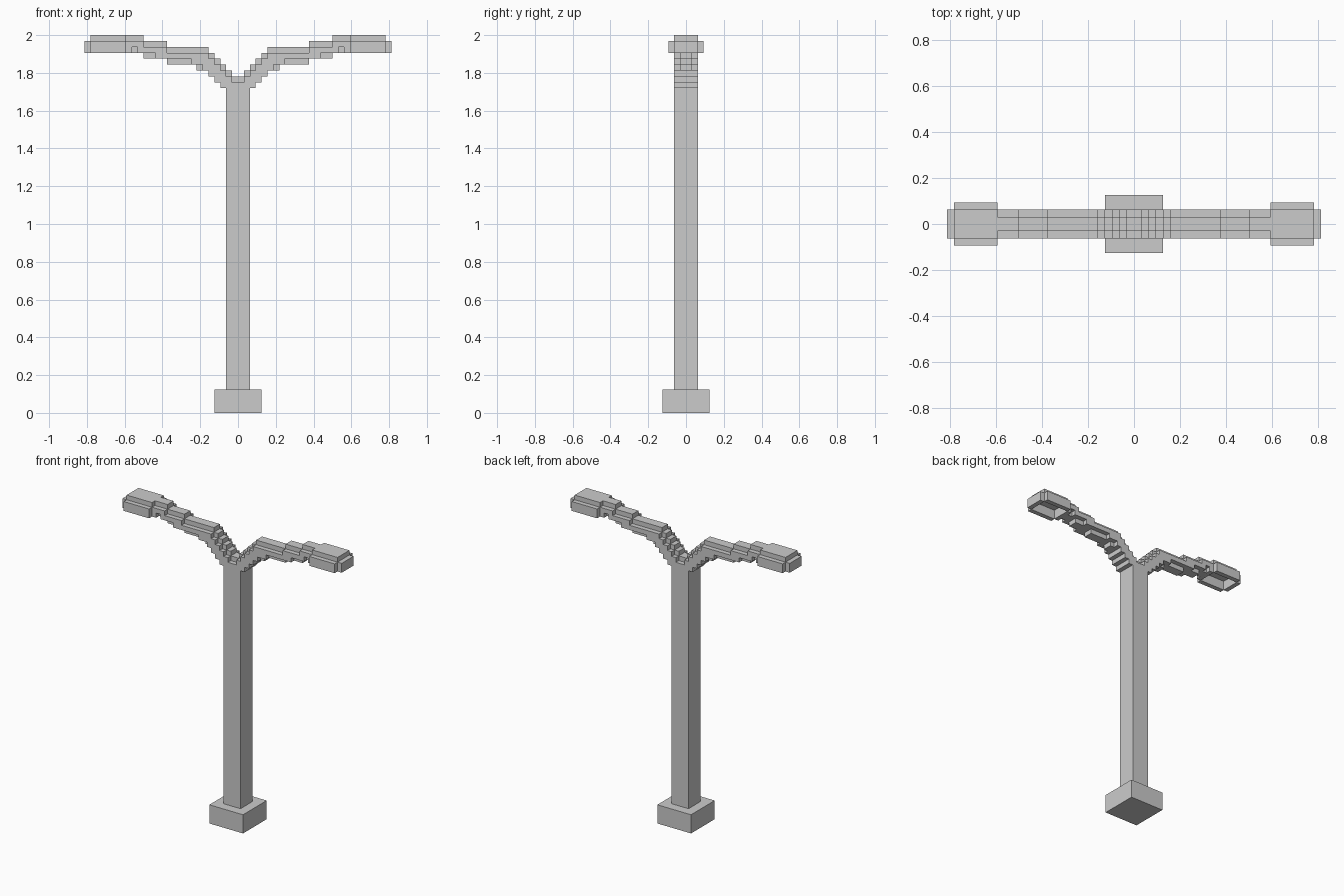
import bpy, bmesh, math

if "Cube" in bpy.data.objects:
    bpy.data.objects.remove(bpy.data.objects["Cube"])

U = 1 / 32  # block size


def box(name, half, z0, z1):
    bm = bmesh.new()
    bmesh.ops.create_cube(bm, size=1)
    for v in bm.verts:
        v.co = (v.co.x * 2 * half * U, v.co.y * 2 * half * U, (z0 if v.co.z < 0 else z1) * U)
    return finish(bm, name)


def finish(bm, name):
    me = bpy.data.meshes.new(name)
    bm.to_mesh(me)
    bm.free()
    ob = bpy.data.objects.new(name, me)
    bpy.context.collection.objects.link(ob)
    return ob


def cells(x0, x1, y0, y1, z0, z1):
    return {(x, y, z) for x in range(x0, x1) for y in range(y0, y1) for z in range(z0, z1)}


def block_skin(name, solid):
    """Outer skin of a set of blocks, left open on the mirror plane x = 0."""
    bm = bmesh.new()
    verts = {}

    def vert(p):
        if p not in verts:
            verts[p] = bm.verts.new([c * U for c in p])
        return verts[p]

    for c in solid:
        for axis in range(3):
            for side in (0, 1):
                n = list(c)
                n[axis] += 2 * side - 1
                if tuple(n) in solid or n[0] < 0:
                    continue
                a, b = (axis + 1) % 3, (axis + 2) % 3
                loop = []
                for da, db in ((0, 0), (1, 0), (1, 1), (0, 1)):
                    p = list(c)
                    p[axis] += side
                    p[a] += da
                    p[b] += db
                    loop.append(vert(tuple(p)))
                bm.faces.new(loop if side else loop[::-1])
    bmesh.ops.dissolve_limit(bm, angle_limit=math.radians(1), verts=bm.verts[:], edges=bm.edges[:])
    ob = finish(bm, name)
    mirror = ob.modifiers.new("mirror", 'MIRROR')
    mirror.use_axis[0] = True
    return ob


# Base and post
box("base", 4, 0, 4)
box("post", 2, 4, 55)

# Stepped arm: x start, x end, flank bottom, keel bottom, ridge top
steps = [
    (0, 1, 55, 55, 57), (1, 2, 55, 55, 58), (2, 3, 55, 55, 59), (3, 4, 56, 56, 60),
    (4, 5, 57, 57, 61), (5, 6, 58, 58, 62), (6, 7, 59, 58, 62), (7, 8, 59, 59, 62),
    (8, 12, 60, 59, 62), (12, 14, 60, 60, 63), (14, 16, 61, 60, 63),
    (16, 17, 61, 61, 64), (17, 18, 62, 61, 64), (18, 19, 61, 61, 64),
]
solid = set()
for x0, x1, flank, keel, top in steps:
    solid |= cells(x0, x1, -2, 2, flank, top - 1)
    solid |= cells(x0, x1, -1, 1, keel, top)

# Lamp head: walls, end cap and lid, open underneath
solid |= cells(19, 25, -3, 3, 61, 63) | cells(25, 26, -2, 2, 61, 63)
solid -= cells(19, 25, -2, 2, 61, 63)
solid |= cells(19, 25, -2, 2, 63, 64)
block_skin("lamp_arms", solid)
